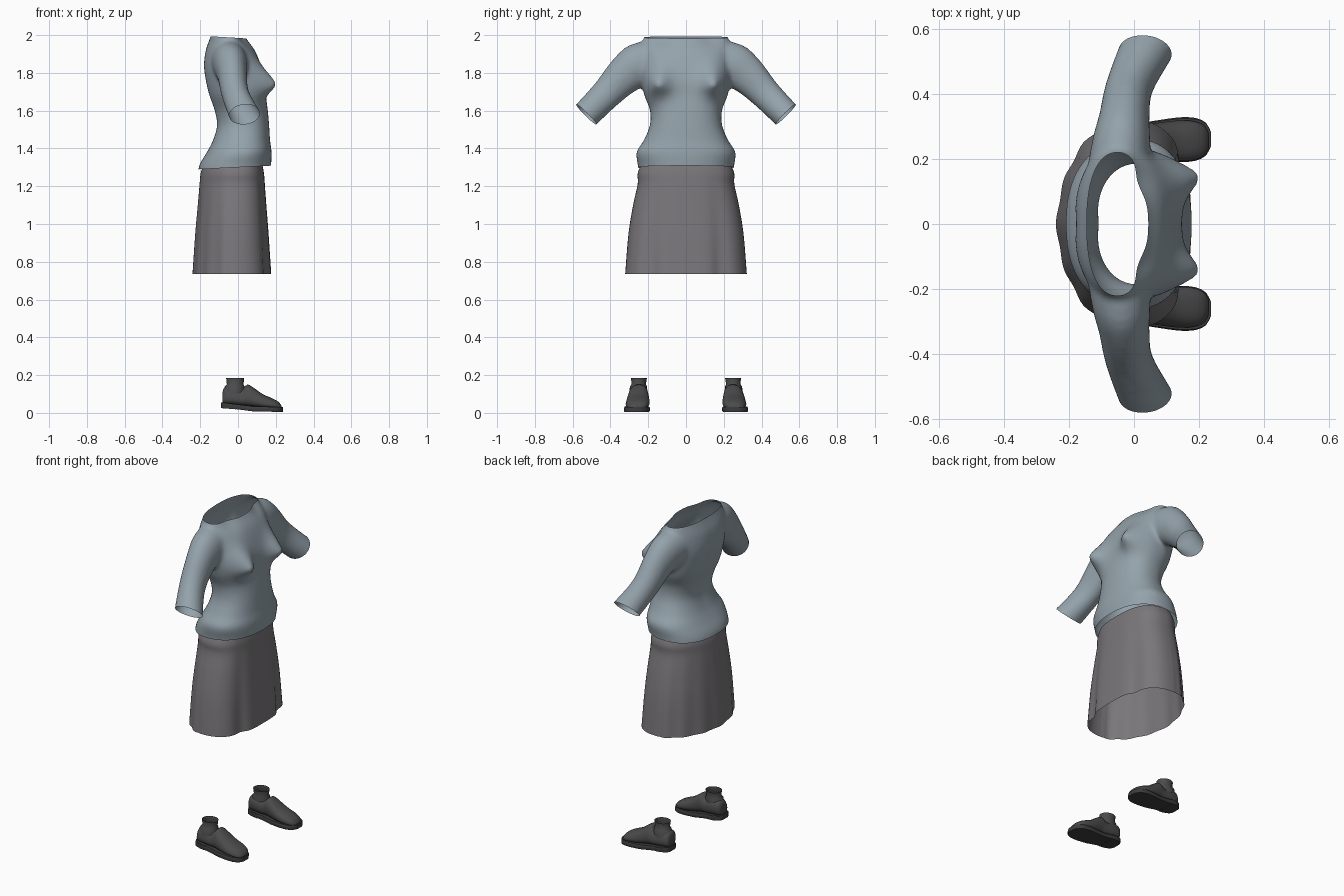
import bpy, bmesh, math
from mathutils import Vector

if "Cube" in bpy.data.objects:
    bpy.data.objects.remove(bpy.data.objects["Cube"])


def material(name, rgb):
    m = bpy.data.materials.new(name)
    m.use_nodes = True
    m.diffuse_color = (*rgb, 1)
    m.node_tree.nodes["Principled BSDF"].inputs["Base Color"].default_value = (*rgb, 1)
    return m


BLUE = material("dusty blue", (0.30, 0.365, 0.41))
GREY = material("warm grey", (0.195, 0.185, 0.195))
DARK = material("charcoal", (0.07, 0.07, 0.073))
SOLE = material("dark sole", (0.045, 0.045, 0.047))


def loft(bm, rings, cap_start=True, cap_end=True):
    rows = [[bm.verts.new(p) for p in ring] for ring in rings]
    n = len(rows[0])
    for a, b in zip(rows, rows[1:]):
        for i in range(n):
            j = (i + 1) % n
            bm.faces.new((a[i], a[j], b[j], b[i]))
    if cap_start:
        bm.faces.new(rows[0][::-1])
    if cap_end:
        bm.faces.new(rows[-1])


def ellipse(center, u, v, n=32, power=2.0):
    pts = []
    for i in range(n):
        t = math.tau * i / n
        c, s = math.cos(t), math.sin(t)
        k = (abs(c) ** power + abs(s) ** power) ** (-1 / power)
        pts.append(Vector(center) + Vector(u) * c * k + Vector(v) * s * k)
    return pts


def bump(value, center, width):
    return math.exp(-((value - center) / width) ** 2)


def spline(keys, steps=4):
    """Smooth interpolation through rows of numbers."""
    out = []
    for i in range(len(keys) - 1):
        p = [keys[max(0, min(len(keys) - 1, i + d))] for d in (-1, 0, 1, 2)]
        for s in range(steps):
            t = s / steps
            out.append([0.5 * (2 * b + (c - a) * t + (2 * a - 5 * b + 4 * c - d) * t * t
                               + (3 * b - a - 3 * c + d) * t ** 3) for a, b, c, d in zip(*p)])
    return out + [list(keys[-1])]


def finish(bm, name, mat, angle=40):
    bmesh.ops.recalc_face_normals(bm, faces=bm.faces)
    me = bpy.data.meshes.new(name)
    bm.to_mesh(me)
    bm.free()
    ob = bpy.data.objects.new(name, me)
    bpy.context.collection.objects.link(ob)
    me.materials.append(mat)
    bpy.ops.object.select_all(action='DESELECT')
    ob.select_set(True)
    bpy.context.view_layer.objects.active = ob
    bpy.ops.object.shade_smooth_by_angle(angle=math.radians(angle))
    return ob


# Shirt: torso and sleeves as solids, fused and then cut open
bm = bmesh.new()
torso = [  # height, back x, front x, half width
    (1.24, -.215, .17, .25), (1.31, -.205, .175, .255), (1.38, -.165, .178, .262),
    (1.44, -.135, .17, .225), (1.52, -.115, .165, .192), (1.60, -.13, .158, .19),
    (1.68, -.158, .148, .22), (1.76, -.176, .145, .235), (1.84, -.184, .122, .24),
    (1.92, -.172, .088, .24), (1.98, -.15, .045, .225), (2.03, -.135, .02, .20)]
rings = []
for z, back, front, w in spline(torso, 6):
    ring = ellipse(((back + front) / 2, 0, z), ((front - back) / 2, 0, 0), (0, w, 0), 64, 2.3)
    for p in ring:
        y = abs(p.y)
        if p.x < 0:  # spine hollow
            p.x += .016 * bump(y, 0, .045) * bump(z, 1.68, .16)
        else:  # bust with a long upper slope, and neckline dips
            p.x += .075 * bump(y, .15, .065) * bump(z, 1.735, .10 if z > 1.735 else .06)
            p.x += .014 * bump(y, .15, .02) * bump(z, 1.74, .02)
            p.x -= .022 * bump(y, .13, .05) * bump(z, 2.0, .06)
    rings.append(ring)
loft(bm, rings)

sleeve = [  # x, y, z, thickness radius, x radius, slope of the axis
    (-.05, .13, 1.865, .115, .10, .1), (-.04, .25, 1.84, .118, .09, .4),
    (-.03, .33, 1.785, .102, .078, .62), (-.015, .42, 1.69, .083, .074, .78),
    (.035, .528, 1.58, .076, .086, .79), (.055, .565, 1.543, .075, .088, .79)]
for side in (1, -1):
    loft(bm, [ellipse((x, side * y, z), (rx, 0, 0), (0, side * r * math.sin(a), r * math.cos(a)))
              for x, y, z, r, rx, a in spline(sleeve)])
shirt = finish(bm, "shirt", BLUE)
remesh = shirt.modifiers.new("fuse", 'REMESH')
remesh.mode, remesh.voxel_size = 'VOXEL', 0.012
soften = shirt.modifiers.new("soften", 'SMOOTH')
soften.factor, soften.iterations = 0.5, 8
bpy.context.view_layer.update()
fused = shirt.evaluated_get(bpy.context.evaluated_depsgraph_get())
bm = bmesh.new()
bm.from_mesh(fused.to_mesh())
fused.to_mesh_clear()
bpy.data.objects.remove(shirt)


def cut(point, normal, keep=lambda c: True):
    faces = [f for f in bm.faces if keep(f.calc_center_median())]
    edges = {e for f in faces for e in f.edges}
    verts = {v for f in faces for v in f.verts}
    bmesh.ops.bisect_plane(bm, geom=[*verts, *edges, *faces], plane_co=point,
                           plane_no=normal, clear_outer=True)


cut((0, 0, 1.985), (.06, 0, 1))
cut((0, 0, 1.30), (.05, 0, -1))
for side in (1, -1):
    cut((.035, side * .528, 1.58), (.1, side * .7, -.7), lambda c: c.y * side > .38)
finish(bm, "shirt", BLUE, 60)

# Skirt: open flared tube, rounded back with folds, front panel set in at its seams
bm = bmesh.new()
skirt = [(1.31, -.185, .13, .24), (1.265, -.198, .138, .256), (1.21, -.203, .142, .256),
         (1.10, -.212, .15, .28), (.945, -.225, .162, .305), (.735, -.238, .176, .322)]
rings = []
for z, back, front, w in spline(skirt):
    mid, half = (back + front) / 2, (front - back) / 2
    full, soft = (ellipse((mid, 0, z), (half, 0, 0), (0, w, 0), 96, p) for p in (2.7, 1.85))
    flare = (1.31 - z) / .575
    ring = []
    for p in (f if f.x > mid else s for f, s in zip(full, soft)):
        a = abs(math.atan2(p.y / w, (p.x - mid) / half))
        k = 1 - .08 * flare * bump(a, .58, .13)
        if a > 1.6:
            k += .014 * flare * math.cos(14 * a)
        ring.append((mid + (p.x - mid) * k, p.y * k, z))
    rings.append(ring)
loft(bm, rings, False, False)
finish(bm, "skirt", GREY, 60)

# Shoes
upper = [  # x, half width, base z, top z
    (-.082, .032, .05, .11), (-.07, .046, .045, .135), (-.03, .053, .042, .138),
    (.02, .053, .038, .128), (.05, .055, .035, .15), (.08, .059, .03, .135),
    (.13, .064, .025, .1), (.18, .062, .022, .078), (.215, .048, .02, .058),
    (.23, .025, .02, .038)]
outline = [(-.09, .02), (-.08, .042), (-.04, .055), (.02, .055), (.08, .062),
           (.14, .069), (.19, .066), (.222, .05), (.237, .022)]
for side, label in ((1, "left"), (-1, "right")):
    def yc(x):
        return side * (.258 + .02 * (x - .05))

    bm = bmesh.new()
    rings = []
    for x, w, lo, hi in spline(upper, 3):
        ring = ellipse((x, yc(x), (lo + hi) / 2), (0, w, 0), (0, 0, (hi - lo) / 2), 24, 2.5)
        for p in ring:  # narrower towards the top
            t = (p.z - lo) / (hi - lo)
            p.y = yc(x) + (p.y - yc(x)) * (1.08 - .24 * t) - side * .01 * t
        rings.append(ring)
    loft(bm, rings)
    finish(bm, label + "_shoe_upper", DARK, 50)

    # Ankle collar, open at the top
    bm = bmesh.new()
    loft(bm, [ellipse((x, side * y, z), (rx, 0, 0), (0, ry, 0), 20) for x, y, z, rx, ry in
              ((-.02, .255, .10, .055, .046), (-.018, .252, .14, .052, .045),
               (-.015, .25, .152, .044, .038), (-.015, .249, .185, .048, .042))], True, False)
    finish(bm, label + "_ankle_collar", DARK, 50)

    # Sole: outline swept into a slab that drops towards the toe
    bm = bmesh.new()
    path = spline(outline, 2)
    loop = [(x, w) for x, w in path] + [(x, -w) for x, w in reversed(path)]

    def level(x):
        return .03 - .13 * (x + .09) if x < .08 else .008 - .02 * (x - .08)

    loft(bm, [[(x, yc(x) + w * k, max(0, level(x)) + h) for x, w in loop]
              for h, k in ((0, .96), (.006, 1), (.02, 1), (.026, .94))])
    finish(bm, label + "_sole", SOLE, 40)

    # Heel block
    bm = bmesh.new()
    heel = [(x, w) for x, w in path if x < .02]
    loop = heel + [(x, -w) for x, w in reversed(heel)]
    loft(bm, [[(x, yc(x) + w, z - .08 * x) for x, w in loop] for z in (.018, .045)])
    finish(bm, label + "_heel", SOLE, 40)
